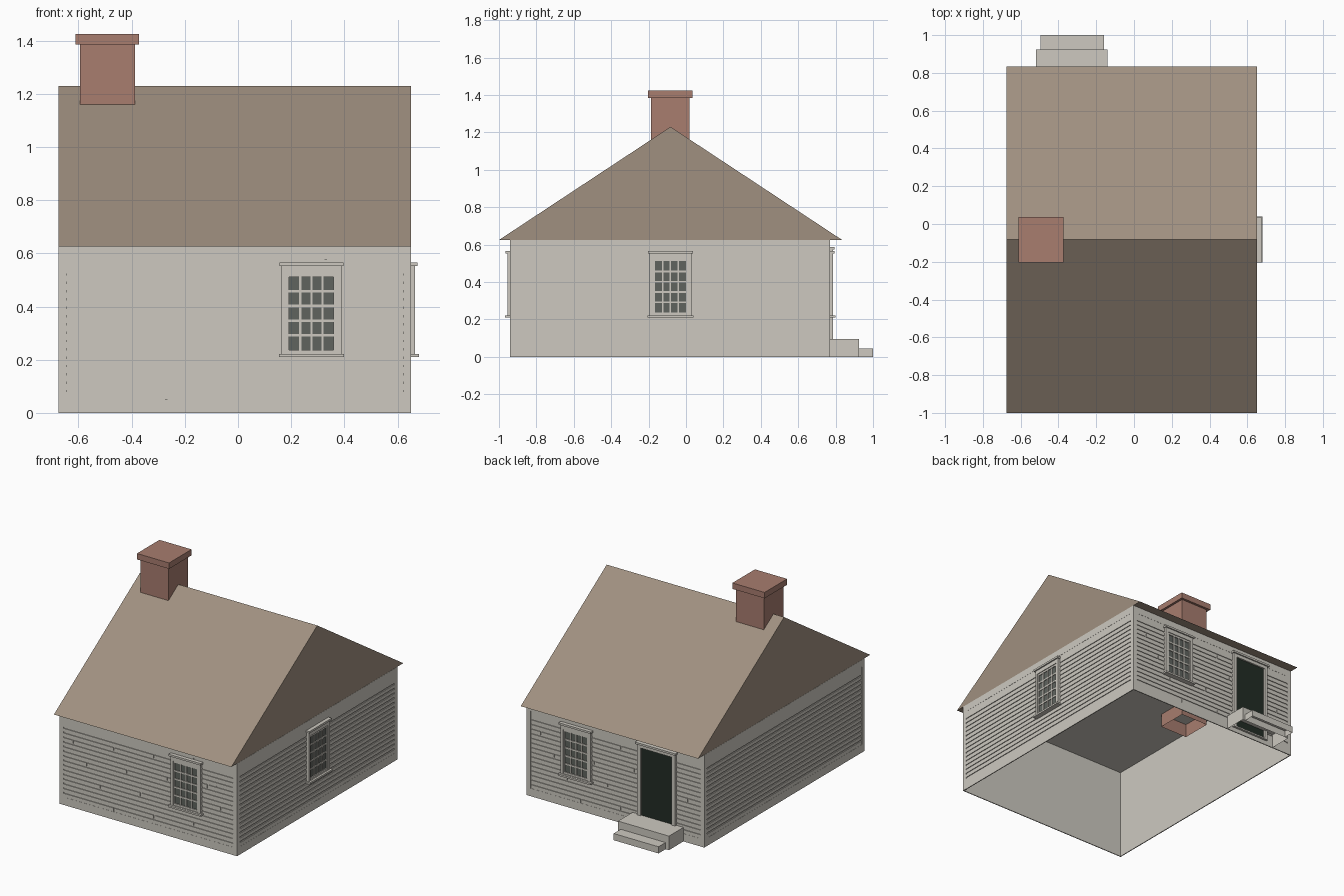
import bpy, bmesh
from mathutils import Matrix, Vector

cube = bpy.data.objects.get("Cube")
if cube:
    bpy.data.objects.remove(cube)


def make_material(name, hex_colour):
    srgb = [int(hex_colour[i:i + 2], 16) / 255 for i in (0, 2, 4)]
    colour = [c / 12.92 if c < 0.04 else ((c + 0.055) / 1.055) ** 2.4 for c in srgb] + [1]
    mat = bpy.data.materials.new(name)
    mat.use_nodes = True
    mat.diffuse_color = colour
    mat.node_tree.nodes["Principled BSDF"].inputs["Base Color"].default_value = colour
    return mat


PAINT = make_material("pale grey paint", "cdc9c0")
ROOF = make_material("brown shingle", "a09080")
BRICK = make_material("red brick", "a87d6f")
DOOR = make_material("dark green", "222c25")
GLASS = make_material("grey glass", "60645f")


def add_object(name, bm, mat):
    bmesh.ops.recalc_face_normals(bm, faces=bm.faces)
    mesh = bpy.data.meshes.new(name)
    bm.to_mesh(mesh)
    bm.free()
    mesh.materials.append(mat)
    obj = bpy.data.objects.new(name, mesh)
    bpy.context.collection.objects.link(obj)
    return obj


def boxes(name, spans, mat, frame=Matrix(), open_sides=()):
    """Boxes given as (low, high) pairs per axis; faces along open_sides are left out."""
    bm = bmesh.new()
    for span in spans:
        centre = [(a + b) / 2 for a, b in span]
        size = [b - a for a, b in span]
        bmesh.ops.create_cube(bm, size=1,
                              matrix=frame @ Matrix.Translation(centre) @ Matrix.Diagonal(size + [1]))
    bm.normal_update()
    gone = [f for f in bm.faces if any(f.normal.dot(Vector(d)) > 0.9 for d in open_sides)]
    bmesh.ops.delete(bm, geom=gone, context='FACES_ONLY')
    return add_object(name, bm, mat)


# House outline
CX, CY = -0.0125, -0.085
HX, HY = 0.6635, 0.855
EAVE, SKIN = 0.625, 0.006
DOWN, BACK = (0, 0, -1), (0, 1, 0)


def wall_frame(along, out, origin):
    """Local axes: x along the wall, y up, z outward from the wall face."""
    m = Matrix((along, (0, 0, 1), out)).transposed().to_4x4()
    m.translation = origin
    return m


WALLS = {
    "front": (wall_frame((1, 0, 0), (0, -1, 0), (CX, CY - HY, 0)), HX),
    "back": (wall_frame((-1, 0, 0), (0, 1, 0), (CX, CY + HY, 0)), HX),
    "left": (wall_frame((0, 1, 0), (1, 0, 0), (CX + HX, CY, 0)), HY),
    "right": (wall_frame((0, -1, 0), (-1, 0, 0), (CX - HX, CY, 0)), HY),
}

# Hollow body, open underneath
boxes("house_body", [((CX - HX + SKIN, CX + HX - SKIN), (CY - HY + SKIN, CY + HY - SKIN),
                      (0, EAVE - 0.003))], PAINT, open_sides=[DOWN])


def border(u0, u1, v0, v1, inner_u0, inner_u1, inner_v0, inner_v1, depth):
    """Four boards around an opening."""
    return [((u0, inner_u0), (v0, v1), depth), ((inner_u1, u1), (v0, v1), depth),
            ((inner_u0, inner_u1), (v0, inner_v0), depth),
            ((inner_u0, inner_u1), (inner_v1, v1), depth)]


# Corner boards and clapboards with staggered joints
PITCH, GAP = 0.0313, 0.009
for side, (frame, half) in WALLS.items():
    edge = half - 0.03
    boxes(side + "_wall_trim",
          border(-half, half, 0, EAVE, -edge, edge, 0.053, 0.577, (-SKIN, 0)), PAINT, frame)
    planks = []
    for row in range(16):
        top = 0.577 if row == 0 else 0.552 - PITCH * row - GAP / 2
        low = 0.053 if row == 15 else 0.5207 - PITCH * row + GAP / 2
        cuts = [-edge, edge]
        joint = (0.98 - 0.3 * row) % 1.3 - 0.65 - CX
        if side in ("front", "back") and abs(joint) < edge - 0.02:
            cuts = [-edge, joint - 0.004, joint + 0.004, edge]
        for a, b in zip(cuts[::2], cuts[1::2]):
            planks.append(((a, b), (low, top), (-SKIN, -0.001)))
    boxes(side + "_clapboards", planks, PAINT, frame)


def window(side, u):
    frame = WALLS[side][0] @ Matrix.Translation((u, 0, 0))
    w, low, high = 0.084, 0.237, 0.512
    # Casing, head and sill
    trim = border(-0.113, 0.113, 0.215, 0.56, -0.094, 0.094, 0.224, 0.525, (-SKIN, 0.015))
    trim.append(((-0.12, 0.12), (0.553, 0.566), (-SKIN, 0.024)))
    trim.append(((-0.122, 0.122), (0.21, 0.222), (-SKIN, 0.029)))
    boxes(side + "_window_casing", trim, PAINT, frame)
    # Sash with glazing bars, four panes by five
    sash = border(-0.094, 0.094, 0.224, 0.525, -w, w, low, high, (-SKIN, 0.01))
    for i in range(1, 4):
        c = -w + 2 * w * i / 4
        sash.append(((c - 0.004, c + 0.004), (low, high), (0, 0.009)))
    for i in range(1, 5):
        c = low + (high - low) * i / 5
        sash.append(((-w, w), (c - 0.005, c + 0.005), (0, 0.009)))
    boxes(side + "_window_sash", sash, PAINT, frame)
    boxes(side + "_window_glass", [((-w, w), (low, high), (-0.003, 0.004))], GLASS, frame)


window("front", 0.276 - CX)
window("back", CX - 0.276)
window("left", 0.002)

# Back door with its casing
door_frame = WALLS["back"][0] @ Matrix.Translation((CX + 0.325, 0, 0))
casing = border(-0.142, 0.142, 0.03, 0.58, -0.117, 0.117, 0.04, 0.553, (-SKIN, 0.015))
casing.append(((-0.15, 0.15), (0.575, 0.588), (-SKIN, 0.024)))
boxes("door_casing", casing, PAINT, door_frame)
boxes("door", [((-0.117, 0.117), (0.04, 0.553), (-0.003, 0.004))], DOOR, door_frame)

# Hollow steps below the door
boxes("upper_step", [((-0.52, -0.14), (0.77, 0.925), (0, 0.095))], PAINT, open_sides=[DOWN, BACK * 1 and (0, -1, 0)])
boxes("lower_step", [((-0.495, -0.16), (0.925, 1.0), (0, 0.045))], PAINT, open_sides=[DOWN, (0, -1, 0)])

# Gable roof, a solid prism
bm = bmesh.new()
profile = [(-1.0, EAVE), (0.835, EAVE), (-0.0825, 1.23)]
gable = bm.faces.new([bm.verts.new((-0.675, y, z)) for y, z in profile])
ridge = bmesh.ops.extrude_face_region(bm, geom=[gable])
bmesh.ops.translate(bm, vec=(1.325, 0, 0),
                    verts=[g for g in ridge["geom"] if isinstance(g, bmesh.types.BMVert)])
add_object("gable_roof", bm, ROOF)

# Chimney, with its shaft hanging open below the ceiling
boxes("chimney_shaft", [((-0.595, -0.388), (-0.188, 0.02), (0.53, 1.39))], BRICK, open_sides=[DOWN])
boxes("chimney_cap", [((-0.612, -0.372), (-0.204, 0.036), (1.385, 1.425))], BRICK)
